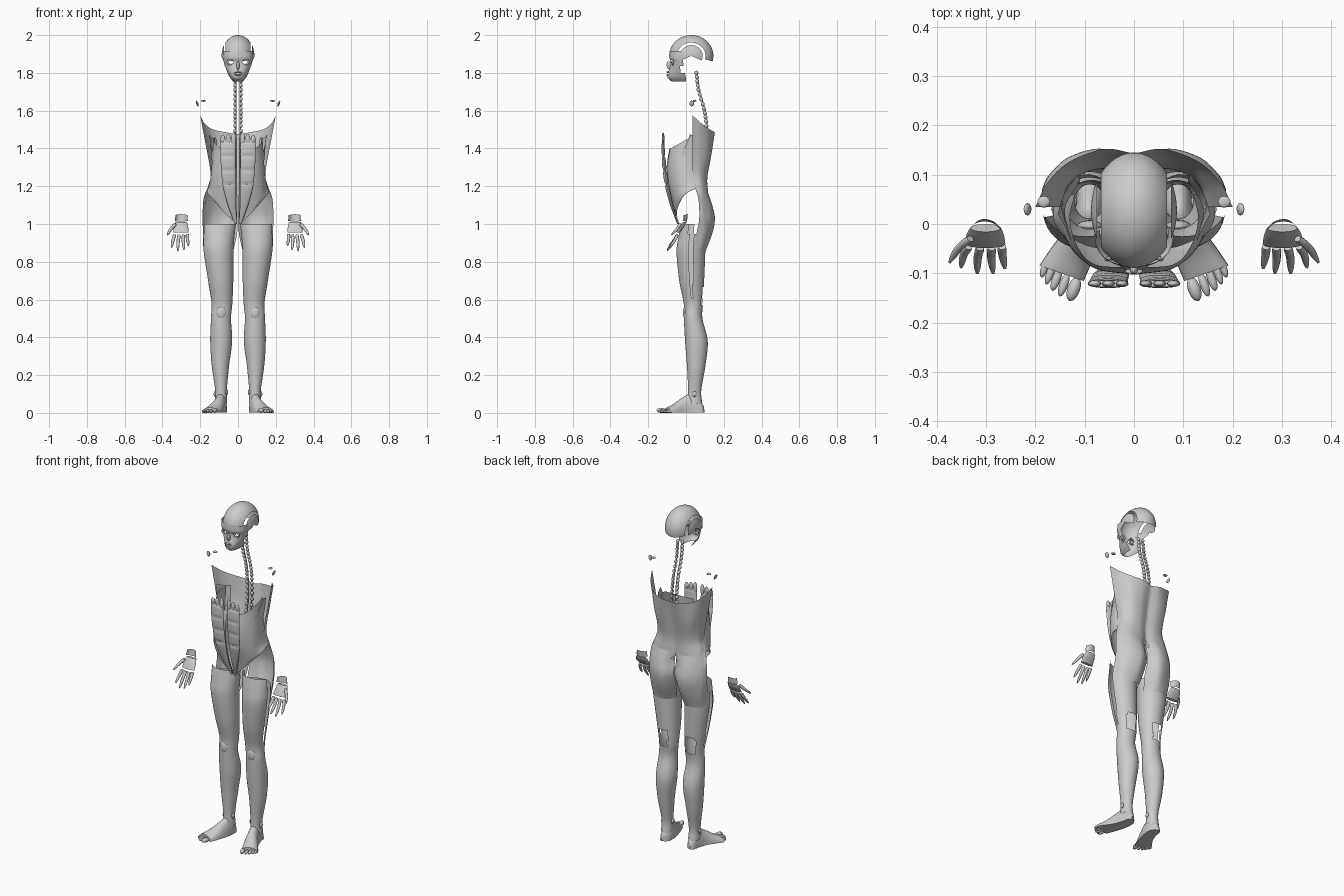
import bpy, bmesh, math
from mathutils import Vector, Matrix

def catmull(pts, n):
    pts = [Vector(p) for p in pts]
    out = []
    for i in range(len(pts) - 1):
        b, c = pts[i], pts[i + 1]
        a = pts[i - 1] if i else b * 2 - c
        d = pts[i + 2] if i + 2 < len(pts) else c * 2 - b
        for k in range(n):
            t = k / n
            out.append(0.5 * (b * 2 + (c - a) * t + (a * 2 - b * 5 + c * 4 - d) * t * t
                              + (b * 3 - a - c * 3 + d) * t ** 3))
    return out + [pts[-1]]

def finish(name, bm, mirror=True, angle=50):
    bmesh.ops.recalc_face_normals(bm, faces=bm.faces)
    me = bpy.data.meshes.new(name)
    bm.to_mesh(me)
    bm.free()
    me.shade_smooth()
    me.set_sharp_from_angle(angle=math.radians(angle))
    ob = bpy.data.objects.new(name, me)
    bpy.context.collection.objects.link(ob)
    if mirror:
        m = ob.modifiers.new("mirror", 'MIRROR')
        m.merge_threshold = 0.0005
    return ob

def add_grid(bm, rows, closed=False, caps=False, hole=None):
    vs = [[bm.verts.new(p) for p in r] for r in rows]
    n = len(rows[0])
    for i in range(len(rows) - 1):
        for j in range(n if closed else n - 1):
            f = [vs[i][j], vs[i][(j + 1) % n], vs[i + 1][(j + 1) % n], vs[i + 1][j]]
            c = sum((v.co for v in f), Vector()) / 4
            if not (hole and hole(c)):
                bm.faces.new(f)
    if caps:
        bm.faces.new(vs[0])
        bm.faces.new(vs[-1])

def sheet(name, ctrl, n=6, hole=None):
    rows = [catmull(r, n) for r in ctrl]
    cols = [catmull(c, n) for c in zip(*rows)]
    bm = bmesh.new()
    add_grid(bm, cols, hole=hole)
    return finish(name, bm)

def ring(cx, cy, z, rx, ry, n=32):
    return [Vector((cx + rx * math.cos(2 * math.pi * k / n),
                    cy + ry * math.sin(2 * math.pi * k / n), z)) for k in range(n)]

def blob(bm, loc, size, rot=None, seg=12):
    m = Matrix.Translation(loc) @ (rot or Matrix()) @ Matrix.Diagonal((*size, 1))
    bmesh.ops.create_uvsphere(bm, u_segments=seg, v_segments=8, radius=1, matrix=m)

def tube(bm, pts, radii, n=10, flat=1.0):
    rows = []
    for i, p in enumerate(pts):
        d = (pts[min(i + 1, len(pts) - 1)] - pts[max(i - 1, 0)]).normalized()
        u = d.cross(Vector((0, 1, 0))).normalized()
        w = d.cross(u)
        rows.append([p + u * radii[i] * math.cos(2 * math.pi * k / n)
                     + w * radii[i] * flat * math.sin(2 * math.pi * k / n) for k in range(n)])
    add_grid(bm, rows, closed=True, caps=True)

# skull cap and temple plates, split by an arched gap
def skull(name, t0, t1, p0, p1):
    rows = []
    for i in range(15):
        t = math.radians(t0 + (t1 - t0) * i / 14)
        rows.append([])
        for j in range(37):
            p = math.radians(p0 + (p1 - p0) * j / 36)
            rows[-1].append(Vector((0.087 * math.cos(t), 0.028 + 0.117 * math.sin(t) * math.cos(p),
                                    1.89 + 0.11 * math.sin(t) * math.sin(p))))
    for v in rows[-1]:
        if t1 == 90:
            v.x = 0
    bm = bmesh.new()
    add_grid(bm, rows)
    finish(name, bm)

skull("skull_cap", 40, 90, -15, 182)
skull("temple_plate", 2, 31, -25, 205)

# face mask with eye and mouth openings
face_rows = []
for z, w, yf, yb in catmull([(1.915, .08, -.086, -.02), (1.88, .079, -.088, -.02), (1.855, .075, -.08, -.015),
                             (1.825, .066, -.086, -.01), (1.795, .053, -.097, -.005),
                             (1.772, .04, -.096, 0), (1.754, .024, -.075, 0)], 6):
    face_rows.append([Vector((w * math.sin(a), yb + (yf - yb) * math.cos(a) ** 0.8, z))
                      for a in [math.pi / 2 * k / 24 for k in range(25)]])
bm = bmesh.new()
add_grid(bm, face_rows, hole=lambda c: math.hypot(c.x - .036, (c.z - 1.857) * 1.3) < .013
         or (abs(c.z - 1.797) < .004 and c.x < .02)
         or (c.x > .05 and 1.8 < c.z < 1.835 and c.y > -.03))
finish("face_mask", bm)
bm = bmesh.new()
eye = [Vector((.036 + .019 * math.cos(a), -.071 + .012 * (1 - math.cos(a)) * .5, 1.857 + .015 * math.sin(a)))
       for a in [2 * math.pi * k / 20 for k in range(20)]]
rows = []
for p in eye:
    o = (p - Vector((.036, p.y, 1.857))).normalized()
    rows.append([p + o * .005 * math.cos(b) + Vector((0, .005 * math.sin(b), 0))
                 for b in [2 * math.pi * k / 8 for k in range(8)]])
add_grid(bm, rows + [rows[0]], closed=True)
finish("eye_ring", bm)
bm = bmesh.new()
blob(bm, (0, -.088, 1.838), (.009, .014, .024), Matrix.Rotation(.25, 4, 'X'))
blob(bm, (0, -.096, 1.804), (.018, .007, .005))
blob(bm, (0, -.096, 1.789), (.016, .007, .005))
finish("nose_and_lips", bm, False)

# spine: paired bead-like processes following the back
bm = bmesh.new()
path = catmull([(0, .055, 1.80), (0, .066, 1.71), (0, .095, 1.61), (0, .108, 1.52), (0, .108, 1.40),
                (0, .088, 1.25), (0, .10, 1.12)], 4)
for p in path:
    blob(bm, p + Vector((.016, 0, 0)), (.009, .010, .012), Matrix.Rotation(.5, 4, 'X'), 8)
tube(bm, [p + Vector((.012, .004, 0)) for p in path], [.004] * len(path), 6)
finish("spine_beads", bm)

# small floating shoulder pieces
bm = bmesh.new()
blob(bm, (.183, .045, 1.652), (.013, .012, .005))
blob(bm, (.216, .03, 1.638), (.006, .013, .016), Matrix.Rotation(.35, 4, 'Y'))
finish("shoulder_tips", bm)

# back sheet with rising side wings
hip_row = [(0, .1, 1.16), (.05, .117, 1.16), (.11, .112, 1.165), (.15, .085, 1.18), (.158, .045, 1.2)]
sheet("back_muscle", [
    [(0, .143, 1.475), (.06, .152, 1.485), (.13, .127, 1.50), (.175, .085, 1.53), (.2, .035, 1.575)],
    [(0, .12, 1.36), (.06, .135, 1.37), (.12, .12, 1.38), (.155, .08, 1.41), (.175, .035, 1.44)],
    [(0, .1, 1.24), (.05, .113, 1.245), (.1, .104, 1.25), (.135, .075, 1.26), (.145, .035, 1.27)],
    hip_row])

# buttocks
sheet("buttock", [hip_row,
    [(.003, .10, 1.10), (.06, .137, 1.10), (.12, .13, 1.10), (.168, .095, 1.10), (.183, .066, 1.13)],
    [(.003, .112, 1.03), (.06, .152, 1.03), (.13, .137, 1.03), (.172, .1, 1.03), (.187, .07, 1.03)],
    [(.005, .085, .95), (.06, .137, .95), (.12, .128, .95), (.165, .1, .95), (.186, .06, .97)],
    [(.024, .05, .86), (.06, .098, .86), (.11, .104, .86), (.16, .08, .86), (.184, .04, .88)]])

# side belly wall
sheet("belly_wall", [
    [(.01, -.088, 1.40), (.08, -.082, 1.40), (.115, -.045, 1.42), (.13, .01, 1.45), (.12, .06, 1.46)],
    [(.01, -.102, 1.3), (.08, -.09, 1.3), (.125, -.05, 1.3), (.14, 0, 1.3), (.13, .06, 1.3)],
    [(.01, -.093, 1.2), (.08, -.082, 1.2), (.13, -.045, 1.2), (.15, .01, 1.21), (.147, .06, 1.22)],
    [(.008, -.068, 1.1), (.07, -.062, 1.11), (.12, -.045, 1.13), (.16, 0, 1.165), (.16, .05, 1.19)],
    [(.003, -.035, 1.0), (.04, -.045, 1.03), (.09, -.045, 1.08), (.15, -.012, 1.15), (.168, .03, 1.18)]])

# shoulder-blade fan inside the wings
sheet("side_chest_fan", [
    [(.115, .1, 1.45), (.142, .06, 1.46), (.155, .02, 1.475)],
    [(.11, .09, 1.40), (.143, .05, 1.41), (.143, 0, 1.42)],
    [(.11, .085, 1.34), (.14, .03, 1.34), (.125, -.04, 1.35)]])

# segmented front belly bands with finger-like tops
bm = bmesh.new()
rows = []
for z, cx, cy, rx, ry in catmull([(1.45, .054, -.121, .04, .007), (1.39, .053, -.121, .041, .009),
                                  (1.3, .051, -.114, .039, .011), (1.2, .045, -.100, .035, .011),
                                  (1.1, .032, -.076, .022, .008), (1.0, .011, -.042, .007, .005)], 10):
    g = 1 - .55 * max(0, math.cos((z - 1.21) * 2 * math.pi / .075)) ** 6 * (z > 1.16)
    rows.append(ring(cx, cy, z, rx, ry * g, 20))
add_grid(bm, rows, closed=True, caps=True)
for x, h in ((.024, .035), (.052, .028), (.08, .02)):
    blob(bm, (x, -.121, 1.45), (.013, .007, h))
finish("front_belly_band", bm)

# legs: open at the top, slit on the outside, window behind the knee
bm = bmesh.new()
rows = [ring(cx, cy, z, rx, ry, 40) for z, cx, cy, rx, ry in catmull([
    (1.0, .098, .035, .087, .06), (.93, .102, .03, .083, .07), (.85, .103, .026, .079, .076),
    (.7, .092, .03, .067, .066), (.58, .085, .039, .055, .051), (.5, .09, .038, .053, .049),
    (.38, .089, .055, .058, .06), (.25, .093, .054, .046, .049), (.12, .09, .046, .031, .035),
    (.05, .09, .046, .033, .04)], 8)]
add_grid(bm, rows, closed=True, hole=lambda c:
         (.57 < c.z < .67 and abs(c.x - .092) < .028 and c.y > .05)
         or (c.z > .6 and c.x > .13 and abs(c.y - .03) < .003 + .012 * (c.z - .6) / .35)
         or (c.z > .95 and c.y > .04))
finish("leg", bm)
bm = bmesh.new()
blob(bm, (.09, -.004, .53), (.026, .012, .035))
blob(bm, (.122, .045, .1), (.007, .012, .015))
blob(bm, (.059, .04, .11), (.007, .012, .015))
finish("knee_and_ankle_bumps", bm)

# feet turned outward
bm = bmesh.new()
side = Vector((.94, .33, 0))
rows = []
for x, y, w, h in catmull([(.084, .093, .012, .035), (.085, .075, .028, .06), (.09, .03, .033, .10),
                           (.105, -.02, .037, .078), (.128, -.065, .044, .045), (.147, -.1, .048, .026)], 5):
    rows.append([Vector((x, y, .002)) + side * w * math.cos(a)
                 + Vector((0, 0, h * max(0, math.sin(a)) ** .9)) for a in
                 [math.pi * k / 14 for k in range(15)]])
add_grid(bm, rows, closed=True, caps=True)
turn = Matrix.Rotation(.34, 4, 'Z')
for k, (o, f, r) in enumerate([(-.034, .022, .013), (-.012, .02, .009), (.006, .014, .009),
                               (.022, .006, .008), (.036, -.004, .008)]):
    p = Vector((.147, -.1, r)) + side * o + Vector((.33, -.94, 0)) * f
    blob(bm, p, (r, .026, r), turn)
finish("foot", bm)

# hands: wrist cuff, palm shell, fingers and thumb
sheet("wrist_cuff", [
    [(.268, -.012, 1.048), (.283, .004, 1.05), (.302, .010, 1.052), (.318, .006, 1.05), (.330, -.008, 1.048)],
    [(.265, -.016, 1.016), (.283, 0, 1.014), (.302, .005, 1.014), (.322, .001, 1.014), (.335, -.012, 1.017)]], 4)
bm = bmesh.new()
rows = [ring(cx, cy, z, rx, ry, 20) for z, cx, cy, rx, ry in catmull([
    (1.01, .301, -.008, .031, .008), (.985, .302, -.022, .038, .012), (.955, .301, -.04, .040, .009)], 5)]
add_grid(bm, rows, closed=True, caps=True)
finish("palm", bm)
bm = bmesh.new()
digits = [((.335, -.046, .943), (.351, -.088, .875)), ((.312, -.048, .942), (.318, -.1, .857)),
          ((.289, -.048, .942), (.286, -.1, .863)), ((.268, -.046, .945), (.262, -.09, .885)),
          ((.332, -.03, 1.0), (.374, -.078, .942))]
for a, b in digits:
    a, b = Vector(a), Vector(b)
    mid = (a + b) / 2 + Vector((.002, .006, .002))
    tube(bm, catmull([a, mid, b], 3), [.008, .0095, .009, .0085, .008, .0065, .003], 10, .85)
finish("fingers", bm)
